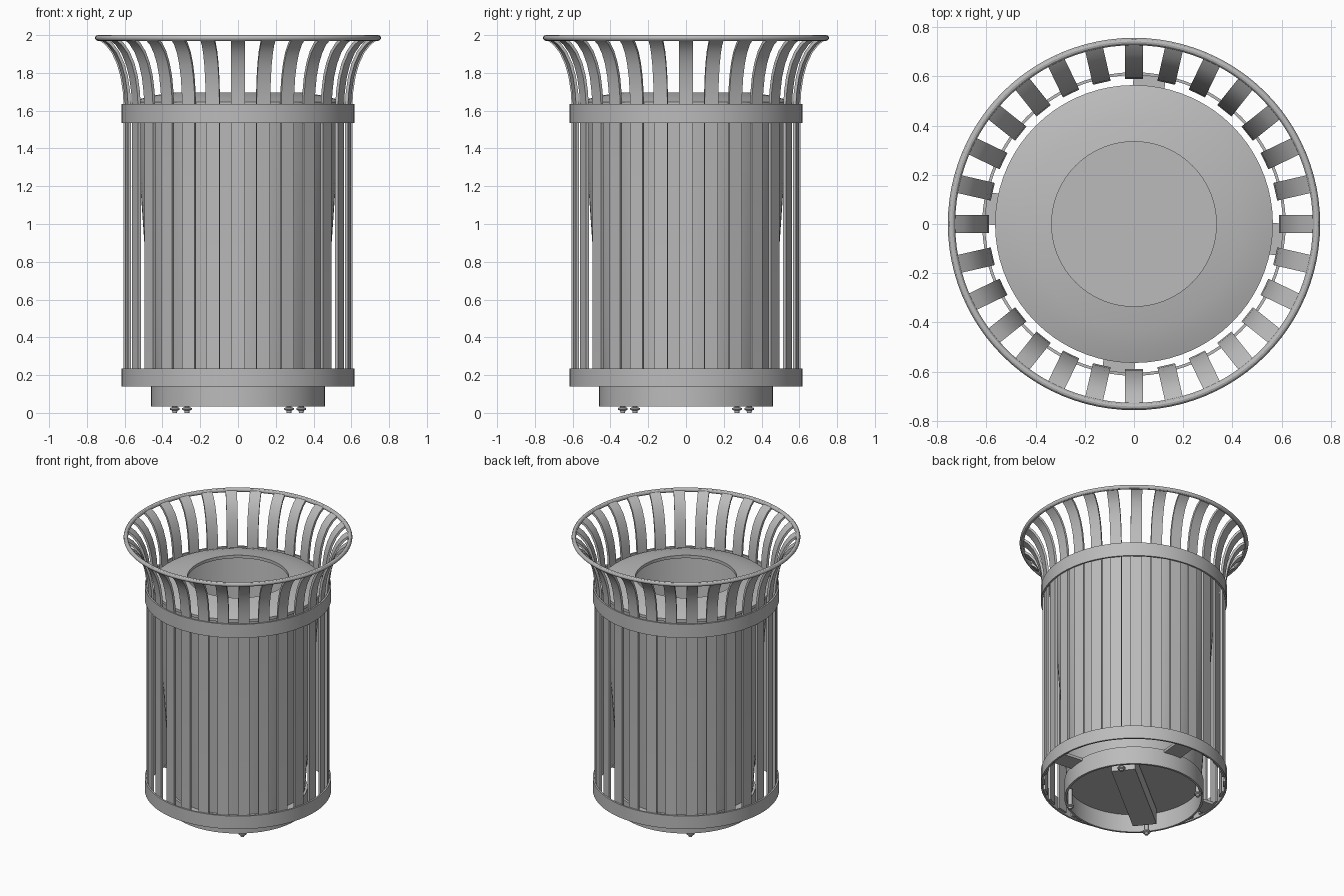
import bpy, bmesh, math
from mathutils import Matrix, Vector

old = bpy.data.objects.get("Cube")
if old:
    bpy.data.objects.remove(old)

metal = bpy.data.materials.new("grey metal")
metal.use_nodes = True
GREY = (0.5, 0.5, 0.5, 1)
metal.diffuse_color = GREY
metal.node_tree.nodes["Principled BSDF"].inputs["Base Color"].default_value = GREY

SLATS = 28
TURN = math.radians(38.9)   # rotation of the base frame and feet


def finish(bm, name):
    bmesh.ops.recalc_face_normals(bm, faces=bm.faces)
    mesh = bpy.data.meshes.new(name)
    bm.to_mesh(mesh)
    bm.free()
    obj = bpy.data.objects.new(name, mesh)
    bpy.context.collection.objects.link(obj)
    mesh.materials.append(metal)
    bpy.ops.object.select_all(action='DESELECT')
    obj.select_set(True)
    bpy.context.view_layer.objects.active = obj
    bpy.ops.object.shade_smooth_by_angle(angle=math.radians(30))
    return obj


def lathe(name, profile, steps=72, centre=(0, 0, 0)):
    """Spin a closed (radius, height) outline around the vertical axis."""
    bm = bmesh.new()
    verts = [bm.verts.new((r, 0, z)) for r, z in profile]
    edges = [bm.edges.new((verts[i - 1], verts[i])) for i in range(len(verts))]
    bmesh.ops.spin(bm, geom=verts + edges, cent=(0, 0, 0), axis=(0, 0, 1),
                   angle=math.tau, steps=steps, use_duplicate=False)
    bmesh.ops.remove_doubles(bm, verts=bm.verts, dist=0.0001)
    bmesh.ops.translate(bm, verts=bm.verts, vec=centre)
    return finish(bm, name)


def hoop(name, inner, outer, low, high):
    return lathe(name, [(inner, low), (outer, low), (outer, high), (inner, high)])


def bar(name, size, centre, angle):
    bm = bmesh.new()
    bmesh.ops.create_cube(bm, size=1)
    bmesh.ops.scale(bm, vec=size, verts=bm.verts)
    bmesh.ops.translate(bm, vec=centre, verts=bm.verts)
    bmesh.ops.rotate(bm, matrix=Matrix.Rotation(angle, 3, 'Z'), verts=bm.verts)
    return finish(bm, name)


# Upright slats flaring out to the rim
path = [Vector(p) for p in ((0.597, 0.15), (0.597, 1.62), (0.602, 1.70), (0.614, 1.78),
                            (0.634, 1.85), (0.662, 1.91), (0.697, 1.955), (0.735, 1.983))]
outer, inner = [], []
for i, p in enumerate(path):
    along = (path[min(i + 1, len(path) - 1)] - path[max(i - 1, 0)]).normalized()
    side = Vector((along.y, -along.x)) * 0.008
    outer.append(p + side)
    inner.append(p - side)
bm = bmesh.new()
for s in range(SLATS):
    spin = Matrix.Rotation(math.tau * s / SLATS, 3, 'Z')
    rows = [[bm.verts.new(spin @ Vector((q.x, w, q.y)))
             for q, w in ((o, -0.037), (o, 0.037), (n, 0.037), (n, -0.037))]
            for o, n in zip(outer, inner)]
    for a, b in zip(rows, rows[1:]):
        for k in range(4):
            bm.faces.new((a[k - 1], a[k], b[k], b[k - 1]))
    bm.faces.new(rows[0])
    bm.faces.new(rows[-1])
finish(bm, "slats")

# Hoops and rolled rim
hoop("lower_band", 0.605, 0.617, 0.14, 0.235)
hoop("upper_band", 0.605, 0.617, 1.535, 1.635)
lathe("top_rim", [(0.742 + 0.015 * math.cos(math.tau * k / 12),
                   1.985 + 0.015 * math.sin(math.tau * k / 12)) for k in range(12)], 96)

# Tapered liner and its domed lid with a round opening
lathe("liner", [(0, 0.165), (0.445, 0.165), (0.547, 1.64),
                (0.537, 1.64), (0.435, 0.18), (0, 0.18)])
lathe("lid", [(0.565, 1.625), (0.565, 1.645), (0.51, 1.664), (0.43, 1.683), (0.335, 1.697),
              (0.335, 1.675), (0.43, 1.665), (0.51, 1.648), (0.553, 1.625)])

# Base ring, cross beam and arms out to the lower band
hoop("base_ring", 0.445, 0.46, 0.035, 0.165)
bar("base_beam", (0.74, 0.16, 0.11), (0, 0, 0.095), TURN)
for k in range(4):
    quarter = k * math.pi / 2
    bar("base_arm", (0.16, 0.13, 0.02), (0.53, 0, 0.155), TURN + math.pi / 4 + quarter)

# Levelling feet
for k in range(4):
    a = TURN + k * math.pi / 2
    spot = (0.43 * math.cos(a), 0.43 * math.sin(a), 0)
    lathe("levelling_foot", [(0, 0), (0.012, 0), (0.014, 0.012), (0.026, 0.017), (0.026, 0.026),
                             (0.014, 0.03), (0.014, 0.15), (0, 0.15)], 16, spot)
